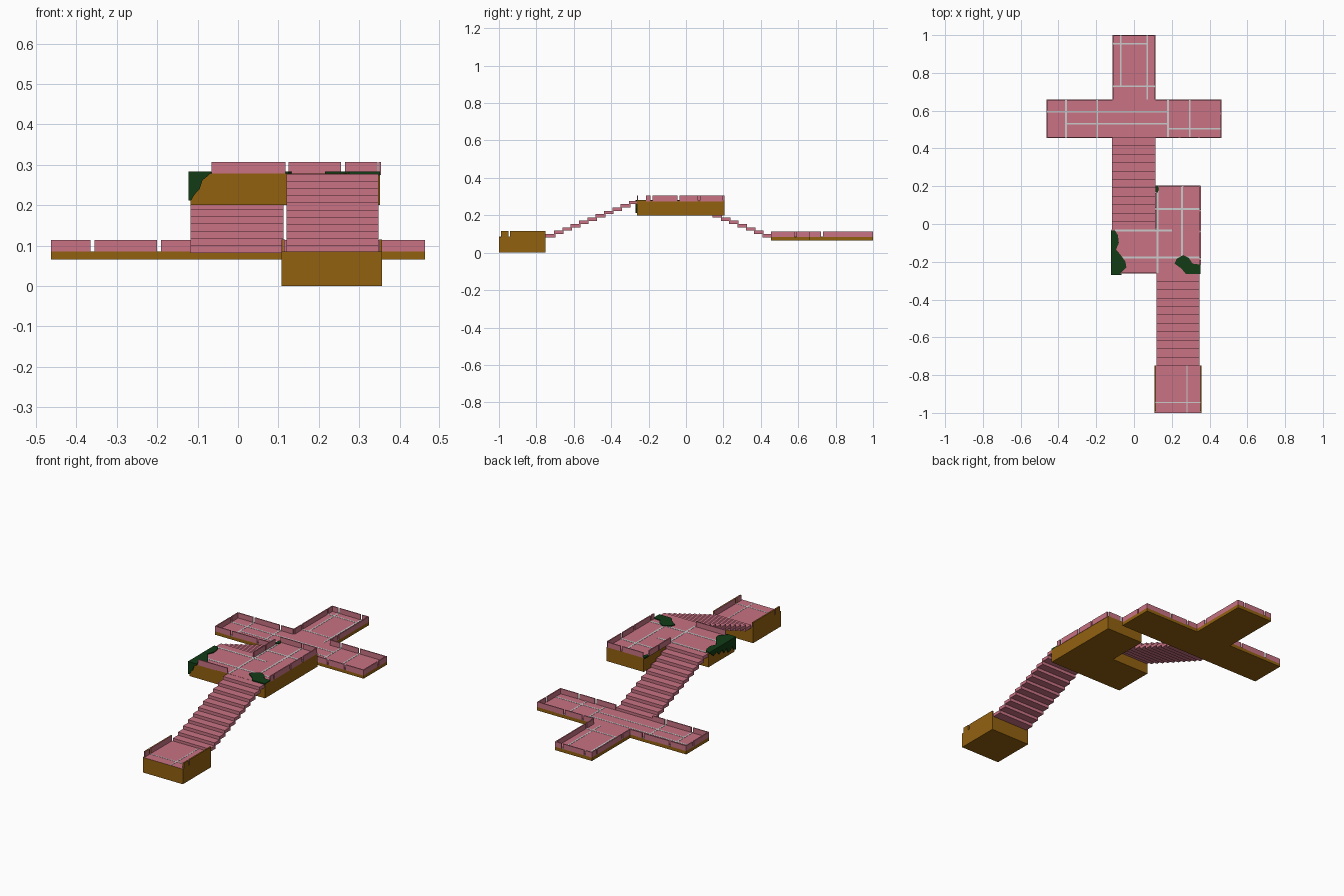
import bpy, bmesh
from mathutils import Vector

if "Cube" in bpy.data.objects:
    bpy.data.objects.remove(bpy.data.objects["Cube"])


def mat(name, rgb):
    m = bpy.data.materials.new(name)
    m.diffuse_color = (*rgb, 1)
    m.use_nodes = True
    m.node_tree.nodes["Principled BSDF"].inputs["Base Color"].default_value = m.diffuse_color
    return m


PINK = mat("pink_stone", (0.58, 0.17, 0.23))
BROWN = mat("brown_earth", (0.29, 0.12, 0.005))
GREEN = mat("dark_leaf", (0.006, 0.045, 0.008))


def finish(name, bm, mats):
    bmesh.ops.recalc_face_normals(bm, faces=bm.faces)
    me = bpy.data.meshes.new(name)
    bm.to_mesh(me)
    bm.free()
    for m in mats:
        me.materials.append(m)
    ob = bpy.data.objects.new(name, me)
    bpy.context.collection.objects.link(ob)
    return ob


def add_box(bm, x0, x1, y0, y1, z0, z1, mi=0):
    vs = bmesh.ops.create_cube(bm, size=1)["verts"]
    for v in vs:
        v.co = Vector(((x0 + x1) / 2 + v.co.x * (x1 - x0),
                       (y0 + y1) / 2 + v.co.y * (y1 - y0),
                       (z0 + z1) / 2 + v.co.z * (z1 - z0)))
    for f in {f for v in vs for f in v.link_faces}:
        f.material_index = mi


def add_prism(bm, pts, offset):
    """Extrude a flat outline; returns the far cap."""
    face = bm.faces.new([bm.verts.new(p) for p in pts])
    new = bmesh.ops.extrude_face_region(bm, geom=[face], use_keep_orig=True)["geom"]
    bmesh.ops.translate(bm, vec=offset, verts=[v for v in new if isinstance(v, bmesh.types.BMVert)])
    return next(f for f in new if isinstance(f, bmesh.types.BMFace))


def platform(name, outline, z0, z1):
    bm = bmesh.new()
    cap = add_prism(bm, [(x, y, z0) for x, y in outline], (0, 0, z1 - z0))
    cap.material_index = 1
    finish(name, bm, [BROWN, PINK])


def stairs(name, x0, x1, y_low, y_high, z_low=0.085, z_high=0.28, n=11):
    bm = bmesh.new()
    run, rise = (y_high - y_low) / n, (z_high - z_low) / n
    for i in range(n):
        a = y_low + run * i
        b = a + run * (1.15 if i < n - 1 else 1)
        top = z_low + rise * (i + 0.85)
        add_box(bm, x0, x1, min(a, b), max(a, b), top - 0.018, top)
    finish(name, bm, [PINK])


def walls(name, z0, z1, runs, t=0.006):
    """runs: (axis, inner line, side, cuts); panels fill the cuts with small gaps."""
    bm = bmesh.new()
    for axis, c, side, cuts in runs:
        lo, hi = sorted((c, c - side * t))
        for i, (a, b) in enumerate(zip(cuts, cuts[1:])):
            a += 0.005 if i else 0
            b -= 0.005 if i < len(cuts) - 2 else 0
            if axis == "x":
                add_box(bm, a, b, lo, hi, z0, z1)
            else:
                add_box(bm, lo, hi, a, b, z0, z1)
    finish(name, bm, [PINK])


def joints(name, z, lines, w=0.005):
    bm = bmesh.new()
    for axis, c, a, b in lines:
        if axis == "x":
            add_box(bm, a, b, c - w, c + w, z - 0.002, z + 0.001)
        else:
            add_box(bm, c - w, c + w, a, b, z - 0.002, z + 0.001)
    finish(name, bm, [])


# Low front landing, with side walls that are earth outside and stone inside
platform("front_landing", [(0.113, -1), (0.352, -1), (0.352, -0.75), (0.113, -0.75)], 0, 0.085)
bm = bmesh.new()
for x, s in ((0.108, 1), (0.357, -1)):
    for a, b in ((-0.99, -0.95), (-0.94, -0.75)):
        lo, hi = sorted((x, x + s * 0.005))
        add_box(bm, lo, hi, a, b, 0.08, 0.115, 0)
        lo, hi = sorted((x + s * 0.005, x + s * 0.008))
        add_box(bm, lo, hi, a, b, 0.08, 0.115, 1)
    lo, hi = sorted((x, x + s * 0.005))
    add_box(bm, lo, hi, -1, -0.75, 0, 0.085, 0)
finish("front_landing_walls", bm, [BROWN, PINK])
joints("front_landing_joints", 0.085, [("x", -0.945, 0.115, 0.35), ("y", 0.28, -1, -0.75)], 0.003)

# Two flights of slab steps
stairs("front_stairs", 0.12, 0.348, -0.75, -0.26)
stairs("back_stairs", -0.117, 0.113, 0.46, -0.03)

# Raised L-shaped middle platform
platform("middle_platform", [(-0.118, -0.263), (0.352, -0.263), (0.352, 0.205), (0.12, 0.205),
                             (0.12, -0.03), (-0.118, -0.03)], 0.2, 0.278)
walls("middle_walls", 0.275, 0.307, [
    ("x", -0.263, -1, [-0.065, 0.118]),
    ("x", 0.205, 1, [0.125, 0.26, 0.345]),
    ("y", 0.354, 1, [-0.215, -0.185, -0.04, 0.07, 0.198]),
    ("y", 0.112, -1, [-0.025, 0.08, 0.165]),
])
joints("middle_joints", 0.278, [
    ("x", -0.035, -0.1, 0.2), ("x", -0.177, -0.07, 0.35), ("x", 0.08, 0.12, 0.35),
    ("y", 0.125, -0.26, 0.2), ("y", 0.255, -0.177, 0.2)])

# Cross-shaped back platform
A, B = 0.115, 0.463
platform("cross_platform", [(-B, 0.455), (B, 0.455), (B, 0.66), (A, 0.66), (A, 1), (-A, 1),
                            (-A, 0.66), (-B, 0.66)], 0.066, 0.085)
walls("cross_walls", 0.083, 0.114, [
    ("x", 0.455, -1, [-B, -0.36, -0.195, -A]),
    ("x", 0.455, -1, [A, 0.24, 0.345, B]),
    ("x", 0.66, 1, [-B, -0.36, -0.195, -A]),
    ("x", 0.66, 1, [A, 0.18, 0.295, B]),
    ("x", 1.0, 1, [-A, -0.07, 0.07, A]),
    ("y", -B, -1, [0.455, 0.595, 0.66]),
    ("y", B, 1, [0.455, 0.585, 0.66]),
    ("y", -A, -1, [0.66, 0.728, 0.955, 1]),
    ("y", A, 1, [0.66, 0.728, 1]),
])
joints("cross_joints", 0.085, [
    ("x", 0.595, -B, 0.18), ("x", 0.53, -0.36, 0.18), ("x", 0.505, 0.18, B),
    ("x", 0.728, -A, A), ("x", 0.955, -A, 0.07),
    ("y", -0.36, 0.455, 0.66), ("y", -0.195, 0.455, 0.66), ("y", 0.18, 0.455, 0.66),
    ("y", 0.295, 0.455, 0.66), ("y", -0.07, 0.728, 1), ("y", 0.07, 0.66, 1)], 0.004)

# Foliage patches lying on the middle platform
patches = {
    "left_foliage": [(-.122, -.035), (-.1, -.035), (-.085, -.06), (-.08, -.1), (-.095, -.135), (-.07, -.165),
                     (-.045, -.2), (-.04, -.23), (-.065, -.255), (-.085, -.268), (-.122, -.268)],
    "right_foliage": [(.215, -.21), (.225, -.185), (.26, -.165), (.29, -.18), (.31, -.21),
                      (.352, -.215), (.352, -.265), (.275, -.265), (.25, -.235)],
    "small_foliage": [(.113, .205), (.113, .17), (.125, .165), (.132, .185), (.125, .205)],
}
for name, pts in patches.items():
    bm = bmesh.new()
    add_prism(bm, [(x, y, 0.274) for x, y in pts], (0, 0, 0.009))
    finish(name, bm, [GREEN])

# Foliage hanging over the left and front faces
bm = bmesh.new()
add_prism(bm, [(-0.123, y, z) for y, z in (
    (-.268, .283), (-.268, .212), (-.25, .217), (-.235, .24), (-.22, .222), (-.2, .22), (-.185, .25),
    (-.165, .23), (-.145, .255), (-.12, .24), (-.1, .262), (-.07, .25), (-.05, .268), (-.035, .283))],
    (0.007, 0, 0))
add_prism(bm, [(x, -0.269, z) for x, z in (
    (-.123, .283), (-.065, .283), (-.075, .272), (-.088, .262), (-.095, .24), (-.108, .226),
    (-.116, .212), (-.123, .215))], (0, 0.008, 0))
finish("hanging_foliage", bm, [GREEN])
